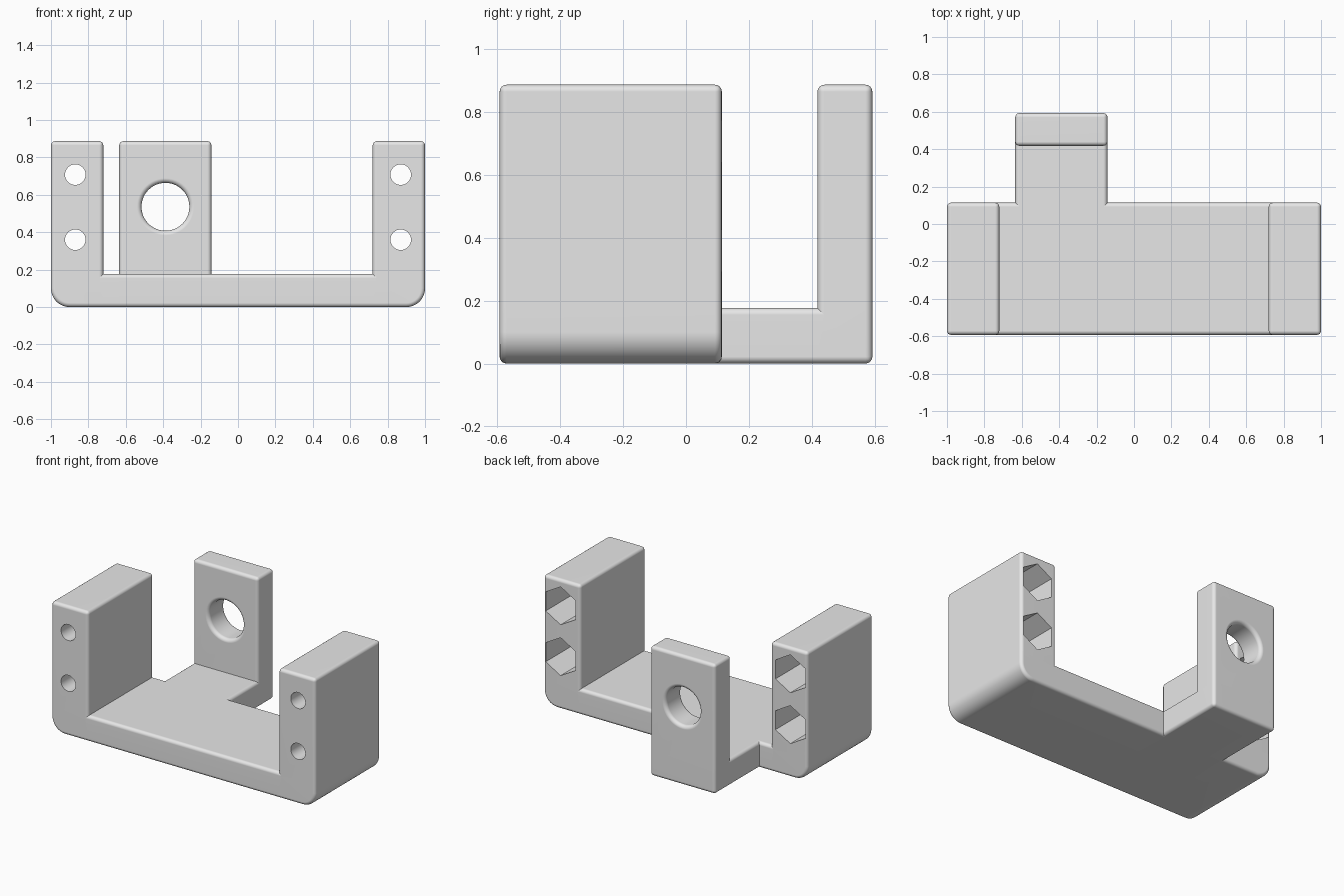
import bpy, bmesh, math
from mathutils import Matrix, Vector

cube = bpy.data.objects.get("Cube")
if cube:
    bpy.data.objects.remove(cube, do_unlink=True)

GREY = (0.8, 0.8, 0.8, 1)
mat = bpy.data.materials.new("light grey plastic")
mat.use_nodes = True
mat.diffuse_color = GREY
mat.node_tree.nodes["Principled BSDF"].inputs["Base Color"].default_value = GREY

FRONT, PLATE_BACK, TAB_FRONT, BACK = -0.593, 0.114, 0.418, 0.593
FLOOR, TOP = 0.177, 0.887
ARM_IN, TAB_L, TAB_R = 0.72, -0.635, -0.142
FILLET = 0.022


def make_object(name, bm):
    mesh = bpy.data.meshes.new(name)
    bmesh.ops.recalc_face_normals(bm, faces=bm.faces)
    bm.to_mesh(mesh)
    bm.free()
    mesh.materials.append(mat)
    obj = bpy.data.objects.new(name, mesh)
    bpy.context.collection.objects.link(obj)
    return obj


# Bracket body: blocks on a shared grid, with inner walls removed
xs = (-1, -ARM_IN, TAB_L, TAB_R, ARM_IN, 1)
ys = (FRONT, PLATE_BACK, TAB_FRONT, BACK)
zs = (0, FLOOR, TOP)


def solid(i, j, k):
    arm = i in (0, 4) and j == 0
    tab = i == 2 and j == 2
    base = j == 0 or i == 2
    return arm or tab or (base and k == 0)


bm = bmesh.new()
for i in range(5):
    for j in range(3):
        for k in range(2):
            if not solid(i, j, k):
                continue
            lo = Vector((xs[i], ys[j], zs[k]))
            hi = Vector((xs[i + 1], ys[j + 1], zs[k + 1]))
            m = Matrix.Translation((lo + hi) / 2) @ Matrix.Diagonal((*(hi - lo), 1))
            bmesh.ops.create_cube(bm, size=1, matrix=m)
bmesh.ops.remove_doubles(bm, verts=bm.verts, dist=0.001)

seen = {}
for f in bm.faces:
    seen.setdefault(frozenset(f.verts), []).append(f)
inner = [f for group in seen.values() if len(group) > 1 for f in group]
bmesh.ops.delete(bm, geom=inner, context='FACES_ONLY')
for e in [e for e in bm.edges if not e.link_faces]:
    bm.edges.remove(e)
bmesh.ops.recalc_face_normals(bm, faces=bm.faces)
bmesh.ops.dissolve_limit(bm, angle_limit=0.02, verts=bm.verts, edges=bm.edges)


def round_edges(edges, size, segments):
    bmesh.ops.bevel(bm, geom=edges, offset=size, offset_type='OFFSET', segments=segments,
                    profile=0.5, affect='EDGES', clamp_overlap=False)


# Large rounding on the lower outer corners, small fillet on all outer edges
round_edges([e for e in bm.edges
             if all(abs(v.co.x) > 0.99 and v.co.z < 0.01 for v in e.verts)], 0.1, 10)
bm.normal_update()
round_edges([e for e in bm.edges if e.is_manifold and e.is_convex
             and e.calc_face_angle() > math.radians(45)], FILLET, 4)
bracket = make_object("bracket", bm)


# Hole cutters: (position along y, radius) rings joined along y
def cutter(name, x, z, rings, sides):
    bm = bmesh.new()
    loops = []
    for y, r in rings:
        angles = [math.tau * n / sides for n in range(sides)]
        loops.append([bm.verts.new((x + r * math.sin(a), y, z + r * math.cos(a)))
                      for a in angles])
    for a, b in zip(loops, loops[1:]):
        for n in range(sides):
            m = (n + 1) % sides
            bm.faces.new((a[n], a[m], b[m], b[n]))
    bm.faces.new(loops[0])
    bm.faces.new(loops[-1])
    return make_object(name, bm)


cutters = []
for x in (-0.87, 0.87):
    for z in (0.36, 0.708):
        cutters.append(cutter("screw_hole", x, z, [(-0.7, 0.055), (0.05, 0.055)], 32))
        cutters.append(cutter("nut_pocket", x, z, [(-0.24, 0.13), (0.2, 0.13)], 6))

# Main hole with rounded rims on both faces of the upright tab
rim, hole = 0.025, 0.128
arc = [(rim * (1 - math.sin(t)), hole + rim * (1 - math.cos(t)))
       for t in (math.pi / 2 * s / 5 for s in range(5, -1, -1))]
flare = [(-0.02, hole + rim)] + arc
rings = [(TAB_FRONT + d, r) for d, r in flare]
rings += [(BACK - d, r) for d, r in reversed(flare)]
cutters.append(cutter("tab_hole", -0.388, 0.536, rings, 48))

bpy.ops.object.select_all(action='DESELECT')
bpy.context.view_layer.objects.active = bracket
bracket.select_set(True)
for c in cutters:
    mod = bracket.modifiers.new("cut", 'BOOLEAN')
    mod.operation = 'DIFFERENCE'
    mod.solver = 'EXACT'
    mod.object = c
    bpy.ops.object.modifier_apply(modifier=mod.name)
for c in cutters:
    bpy.data.objects.remove(c, do_unlink=True)

# Smooth fillets with flat main faces
bpy.ops.object.shade_smooth_by_angle(angle=math.radians(30))
wn = bracket.modifiers.new("flat_faces", 'WEIGHTED_NORMAL')
wn.keep_sharp = True
